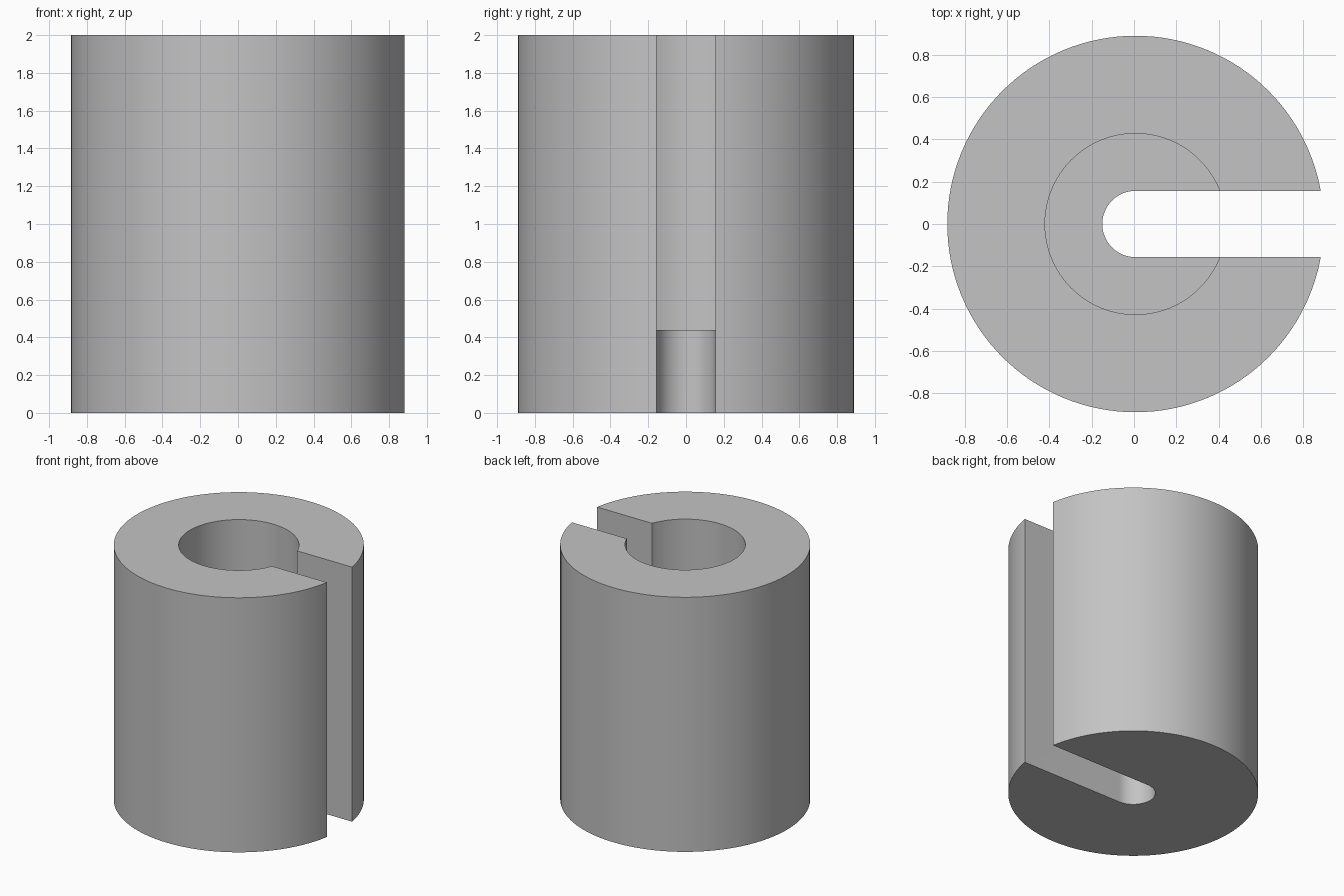
import bpy
import bmesh
from math import cos, sin, pi, radians, sqrt

cube = bpy.data.objects.get("Cube")
if cube:
    bpy.data.objects.remove(cube, do_unlink=True)

HEIGHT = 2.0
OUTER_R = 0.89
BORE_R = 0.428
BORE_FLOOR = 0.44
SLOT_HALF = 0.157
SEGMENTS = 128
# The slot trims the +x side, so the axis sits slightly off centre
AXIS_X = (OUTER_R - sqrt(OUTER_R ** 2 - SLOT_HALF ** 2)) / 2


def arc(radius, start, end, steps):
    angles = [start + (end - start) * i / steps for i in range(steps + 1)]
    return [(AXIS_X + radius * cos(a), radius * sin(a)) for a in angles]


def prism(name, outline, bottom, top):
    """Extrude a counter-clockwise outline from bottom to top."""
    bm = bmesh.new()
    base = bm.faces.new([bm.verts.new((x, y, bottom)) for x, y in outline])
    result = bmesh.ops.extrude_face_region(bm, geom=[base], use_keep_orig=True)
    lifted = [v for v in result["geom"] if isinstance(v, bmesh.types.BMVert)]
    bmesh.ops.translate(bm, verts=lifted, vec=(0, 0, top - bottom))
    bmesh.ops.recalc_face_normals(bm, faces=bm.faces)
    mesh = bpy.data.meshes.new(name)
    bm.to_mesh(mesh)
    bm.free()
    obj = bpy.data.objects.new(name, mesh)
    bpy.context.collection.objects.link(obj)
    return obj


def select_only(obj):
    bpy.ops.object.select_all(action="DESELECT")
    obj.select_set(True)
    bpy.context.view_layer.objects.active = obj


def cut(target, cutter):
    cutter.hide_render = True
    mod = target.modifiers.new(cutter.name, "BOOLEAN")
    mod.operation = "DIFFERENCE"
    mod.solver = "EXACT"
    mod.object = cutter
    select_only(target)
    bpy.ops.object.modifier_apply(modifier=mod.name)
    bpy.data.objects.remove(cutter, do_unlink=True)


# Solid cylinder body
body = prism("slotted_cylinder", arc(OUTER_R, 0, 2 * pi, SEGMENTS)[:-1], 0, HEIGHT)

# Blind bore from the top
bore = prism("bore_cutter", arc(BORE_R, 0, 2 * pi, SEGMENTS)[:-1], BORE_FLOOR, HEIGHT + 0.2)
cut(body, bore)

# Full-height slot, rounded at the inner end and open towards +x
slot_outline = arc(SLOT_HALF, pi / 2, 3 * pi / 2, SEGMENTS // 4)
slot_outline += [(1.2, -SLOT_HALF), (1.2, SLOT_HALF)]
slot = prism("slot_cutter", slot_outline, -0.2, HEIGHT + 0.2)
cut(body, slot)

# Plain grey finish
grey = bpy.data.materials.new("plain_grey")
grey.use_nodes = True
colour = (0.55, 0.55, 0.55, 1)
grey.diffuse_color = colour
grey.node_tree.nodes["Principled BSDF"].inputs["Base Color"].default_value = colour
body.data.materials.clear()
body.data.materials.append(grey)

select_only(body)
bpy.ops.object.shade_smooth_by_angle(angle=radians(30))
